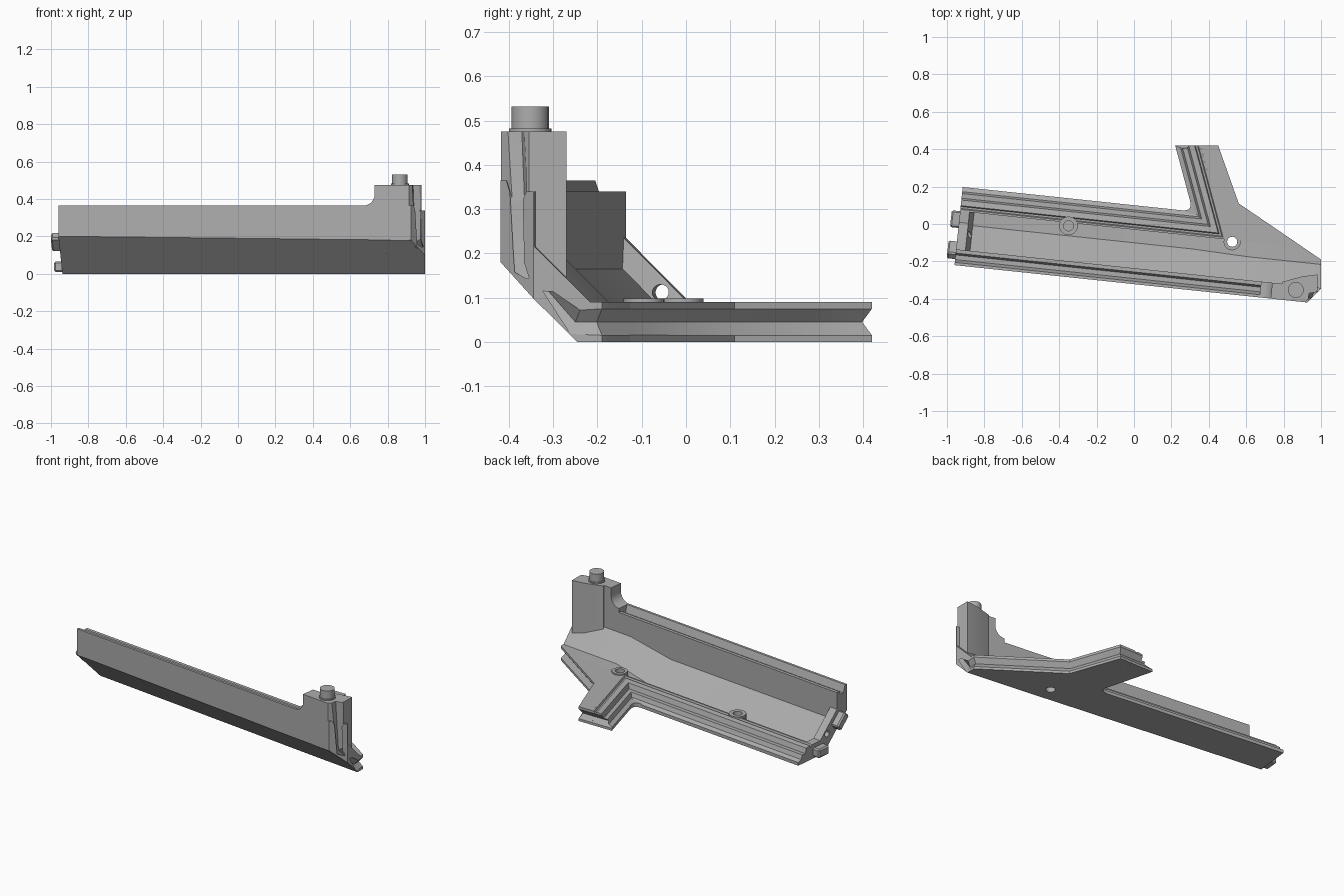
import bpy, bmesh, math
from mathutils import Vector, Matrix

scene_cube = bpy.data.objects.get("Cube")
if scene_cube:
    bpy.data.objects.remove(scene_cube, do_unlink=True)

grey = bpy.data.materials.new("plain_grey")
grey.use_nodes = True
grey.diffuse_color = (0.42, 0.42, 0.42, 1)
grey.node_tree.nodes["Principled BSDF"].inputs["Base Color"].default_value = grey.diffuse_color

# Panel frame: u runs along the front wall, v runs inward from it
ORIGIN = Vector((-0.96, -0.22, 0))
U = Vector((1.89, -0.2, 0)).normalized()
V = Vector((-U.y, U.x, 0))
UP = Vector((0, 0, 1))


def panel(u, v, z=0.0):
    return ORIGIN + U * u + V * v + UP * z


def finish(bm, name, clips=()):
    """Trim the mesh with planes, close it and make an object."""
    for point, normal in clips:
        geom = bm.verts[:] + bm.edges[:] + bm.faces[:]
        bmesh.ops.bisect_plane(bm, geom=geom, plane_co=point, plane_no=normal,
                               clear_outer=True)
        bmesh.ops.holes_fill(bm, edges=[e for e in bm.edges if e.is_boundary], sides=0)
    bmesh.ops.recalc_face_normals(bm, faces=bm.faces[:])
    mesh = bpy.data.meshes.new(name)
    bm.to_mesh(mesh)
    bm.free()
    mesh.materials.append(grey)
    obj = bpy.data.objects.new(name, mesh)
    bpy.context.collection.objects.link(obj)
    return obj


def loft(name, rings, clips=()):
    """Skin a list of equal point rings and cap both ends."""
    bm = bmesh.new()
    rows = [[bm.verts.new(p) for p in ring] for ring in rings]
    n = len(rows[0])
    for a, b in zip(rows, rows[1:]):
        for i in range(n):
            j = (i + 1) % n
            bm.faces.new((a[i], a[j], b[j], b[i]))
    bm.faces.new(rows[0])
    bm.faces.new(rows[-1][::-1])
    return finish(bm, name, clips)


def prism(name, outline, z0, z1, clips=()):
    return loft(name, [[Vector((x, y, z)) for x, y in outline] for z in (z0, z1)], clips)


def rod(name, base, axis, radius, length, sides=20):
    spin = Vector(axis).to_track_quat('Z', 'Y')
    circle = [Vector((math.cos(t), math.sin(t), 0)) * radius
              for t in (2 * math.pi * i / sides for i in range(sides))]
    return loft(name, [[Vector(base) + spin @ (p + UP * h) for p in circle]
                       for h in (0, length)])


def block(name, centre, size, tilt=0.0):
    bm = bmesh.new()
    frame = Matrix((U, V, UP)).transposed().to_4x4()
    bmesh.ops.create_cube(bm, size=1, matrix=Matrix.Translation(centre) @ frame
                          @ Matrix.Rotation(tilt, 4, 'X') @ Matrix.Diagonal((*size, 1)))
    bmesh.ops.bevel(bm, geom=bm.edges[:], offset=0.008, segments=1, affect='EDGES')
    return finish(bm, name)


def carve(obj, cutter):
    mod = obj.modifiers.new("carve", 'BOOLEAN')
    mod.operation, mod.solver, mod.object = 'DIFFERENCE', 'EXACT', cutter
    graph = bpy.context.evaluated_depsgraph_get()
    mesh = bpy.data.meshes.new_from_object(obj.evaluated_get(graph))
    obj.modifiers.clear()
    obj.data = mesh


# Front wall, slanted lower skin and recessed floor
def section(u, outer, floor, inner):
    shape = [(0, .365), (.015, .365), (.03, .32), (.055, .32), (.065, .34), (.085, .34),
             (.085, inner - .085), (inner - floor, floor), (.29, floor), (.29, 0),
             (outer, 0), (0, outer)]
    return [panel(u, v, z) for v, z in shape]


right_clips = [((1, 0, 0), (1, 0, 0)), ((.955, -.39, 0), (1, -1, 0)),
               ((.56, .11, 0), (.3, .44, 0))]
body = loft("wall_and_floor",
            [section(0, .2, .09, .32), section(.05, .2, .09, .32),
             section(.075, .2, .03, .25), section(1.25, .187, .03, .25),
             section(1.55, .183, .09, .3), section(2.05, .18, .09, .3)], right_clips)

# Stepped rim along the back edge, turning up the arm
rim_shape = [(0, 0), (0, .02), (.025, .03), (.035, .055), (.06, .055), (.07, .085),
             (.1, .09), (.105, .08), (.115, .08), (.12, .09), (.13, .09), (.13, 0)]
corner = Vector((.315, .067, 0))
arm_dir = (Vector((.22, .42, 0)) - corner).normalized()
arm_side = Vector((arm_dir.y, -arm_dir.x, 0))
mitre = (arm_side - V) / (1 - arm_side.dot(V))
stations = [(panel(0, .42), -V), (corner, mitre), (corner + arm_dir * .5, arm_side)]
rim = loft("stepped_rim", [[p + side * d + UP * z for d, z in rim_shape]
                           for p, side in stations], [((0, .42, 0), (0, 1, 0))])

# Rounded fill in the corner between rim and arm
a, b = corner - U * .06, corner + arm_dir * .06
arc = [a.lerp(corner, t).lerp(corner.lerp(b, t), t) for t in (i / 6 for i in range(7))]
inside = corner + mitre * .03
prism("corner_fillet", [p.xy for p in arc] + [inside.xy], 0, .025)

# Arm plate
arm = prism("arm_plate", [(.355, .42), (.45, .42), (.56, .11), (.908, -.127),
                          (.53, -.087), (.49, -.085)], 0, .09)

# Raised end of the wall with a rounded step
step = [(1.64 + .06 * math.sin(t), .425 - .06 * math.cos(t))
        for t in (math.pi / 2 * i / 6 for i in range(7))]
rise_shape = [(1.64, .3)] + step + [(1.7, .475), (1.88, .475), (1.88, .3)]
loft("wall_rise", [[panel(u, v, z) for u, z in rise_shape] for v in (0, .085)])

# Corner pillar and its peg
pillar = prism("corner_pillar", [(.8, -.404), (.915, -.418), (.98, -.355), (.98, -.27),
                                 (.9, -.28), (.79, -.31)], .08, .475,
               [(panel(0, 0, .18), -V - UP)])
rod("pillar_peg_collar", (.865, -.352, .47), UP, .048, .012)
rod("pillar_peg", (.865, -.352, .47), UP, .042, .062)

# Left end pegs
block("slanted_end_peg", panel(-.01, .08, .17), (.07, .1, .05), -math.pi / 4)
block("low_end_peg", panel(-.01, .245, .038), (.07, .09, .055))

# V groove around the right-hand edges, continuing up the pillar
groove_path = [((.1, .42, .045), (0, 1, 0), UP),
               ((.45, .42, .045), (.71, 1, 0), UP),
               ((.56, .11, .045), (.83, .64, 0), UP),
               ((1, -.19, .045), (1, .53, 0), UP),
               ((1, -.25, .045), (1, 0, 0), (0, .35, .9)),
               ((.965, -.37, .17), (.8, -.5, 0), (.4, .6, .5)),
               ((.95, -.388, .52), (.7, -.7, 0), (.7, .7, 0))]
rings = []
for point, out, across in groove_path:
    p, o, c = Vector(point), Vector(out) * .022, Vector(across) * .03
    rings.append([p + o, p + c, p - o, p - c])
groove = loft("groove_cutter", rings)
boss_spots = [Vector((.525, -.095, 0)), Vector((-.35, -.01, 0))]
bolt_hole = rod("bolt_hole_cutter", boss_spots[0] - UP * .05, UP, .027, .3)
blind_hole = rod("blind_hole_cutter", boss_spots[1] + UP * .045, UP, .027, .3)
frame_hole = rod("frame_hole_cutter", panel(-.05, .17, .112), U, .018, .2)

# Round bosses beside the rim
bosses = [rod("bolt_boss", boss_spots[0] + UP * .002, UP, .046, .096),
          rod("middle_boss", boss_spots[1] + UP * .01, UP, .05, .088)]

for obj, cutters in ((body, (groove, bolt_hole, blind_hole, frame_hole)),
                     (rim, (groove, bolt_hole, blind_hole)), (arm, (groove, bolt_hole)),
                     (pillar, (groove,)), (bosses[0], (bolt_hole,)),
                     (bosses[1], (blind_hole,))):
    for cutter in cutters:
        carve(obj, cutter)
for cutter in (groove, bolt_hole, blind_hole, frame_hole):
    bpy.data.objects.remove(cutter, do_unlink=True)

# Smooth round surfaces, keep hard edges
bpy.ops.object.select_all(action='DESELECT')
for obj in bpy.context.collection.objects:
    if obj.type == 'MESH':
        obj.select_set(True)
        bpy.context.view_layer.objects.active = obj
bpy.ops.object.shade_smooth_by_angle(angle=math.radians(30))
